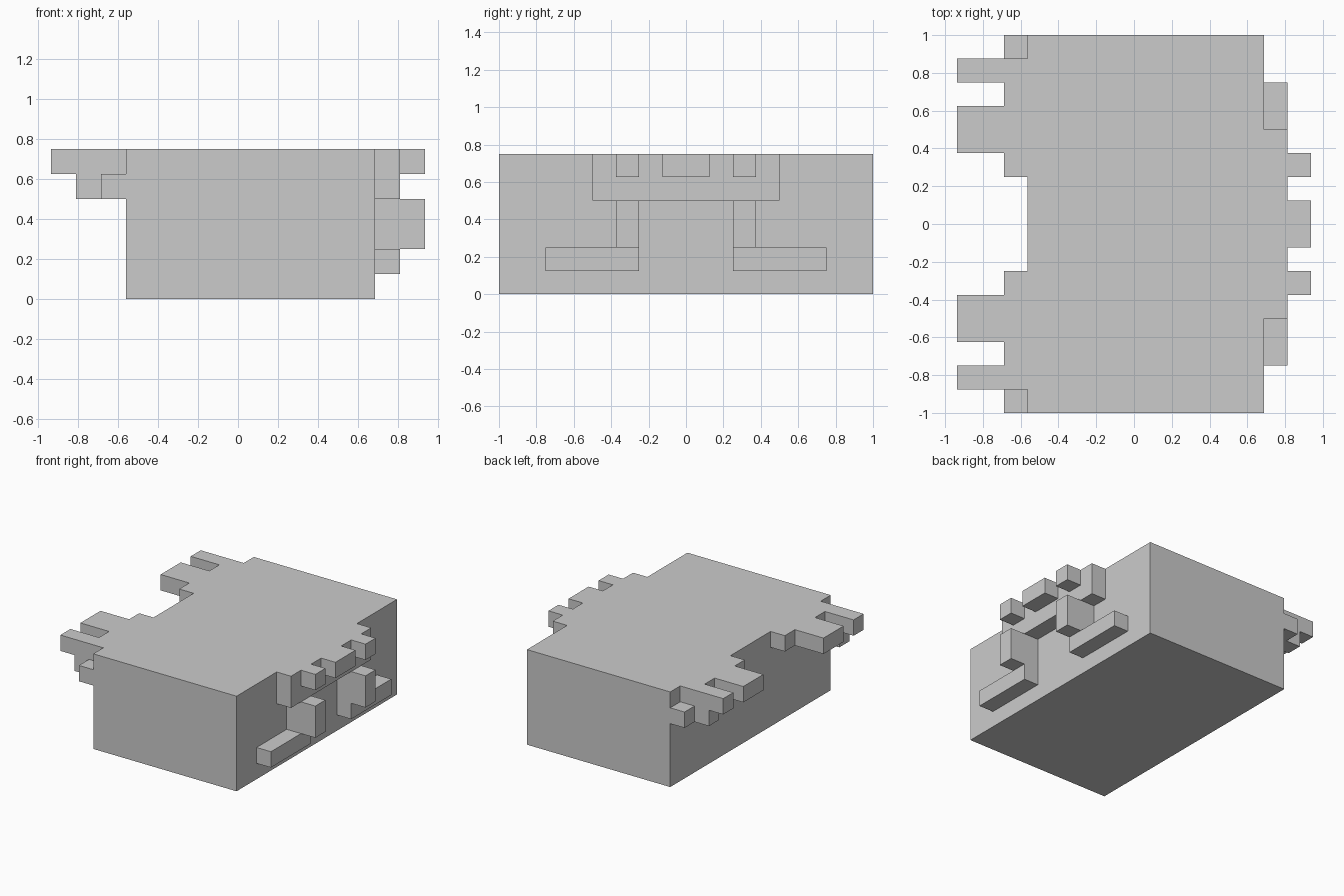
import bpy
import bmesh
from mathutils import Matrix, Vector

if "Cube" in bpy.data.objects:
    bpy.data.objects.remove(bpy.data.objects["Cube"])

U = 0.125          # block unit
BACK = -0.5625     # body face on the -x side
FRONT = 0.6875     # body face on the +x side


def add_box(name, x, y, z):
    """Axis-aligned box from (min, max) pairs."""
    lo, hi = Vector((x[0], y[0], z[0])), Vector((x[1], y[1], z[1]))
    bm = bmesh.new()
    mat = Matrix.Translation((lo + hi) / 2) @ Matrix.Diagonal((*(hi - lo), 1))
    bmesh.ops.create_cube(bm, size=1, matrix=mat)
    mesh = bpy.data.meshes.new(name)
    bm.to_mesh(mesh)
    bm.free()
    obj = bpy.data.objects.new(name, mesh)
    bpy.context.collection.objects.link(obj)


def add_pair(name, x, y, z):
    """Box mirrored across y = 0."""
    add_box(name + "_left", x, y, z)
    add_box(name + "_right", x, (-y[1], -y[0]), z)


def out(start, end):
    """Depth range in units away from the +x face."""
    return (FRONT + start * U, FRONT + end * U)


def back(start, end):
    """Depth range in units away from the -x face."""
    return (BACK - end * U, BACK - start * U)


# Main body
add_box("body", (BACK, FRONT), (-1, 1), (0, 0.75))

# +x side: top ledge with teeth, posts and low bars
add_box("ledge", out(0, 1), (-0.5, 0.5), (0.5, 0.75))
add_box("middle_tooth", out(1, 2), (-0.125, 0.125), (0.625, 0.75))
add_pair("side_tooth", out(1, 2), (0.25, 0.375), (0.625, 0.75))
add_pair("post", out(0, 2), (0.25, 0.375), (0.25, 0.5))
add_pair("low_bar", out(0, 1), (0.25, 0.75), (0.125, 0.25))

# -x side: top rim with fingers and stepped blocks beneath
add_pair("rim", back(0, 1), (0.25, 0.875), (0.625, 0.75))
add_pair("wide_finger", back(1, 3), (0.375, 0.625), (0.625, 0.75))
add_pair("narrow_finger", back(1, 3), (0.75, 0.875), (0.625, 0.75))
add_pair("finger_support", back(0, 2), (0.75, 0.875), (0.5, 0.625))
add_pair("corner_block", back(0, 1), (0.875, 1), (0.5, 0.625))
